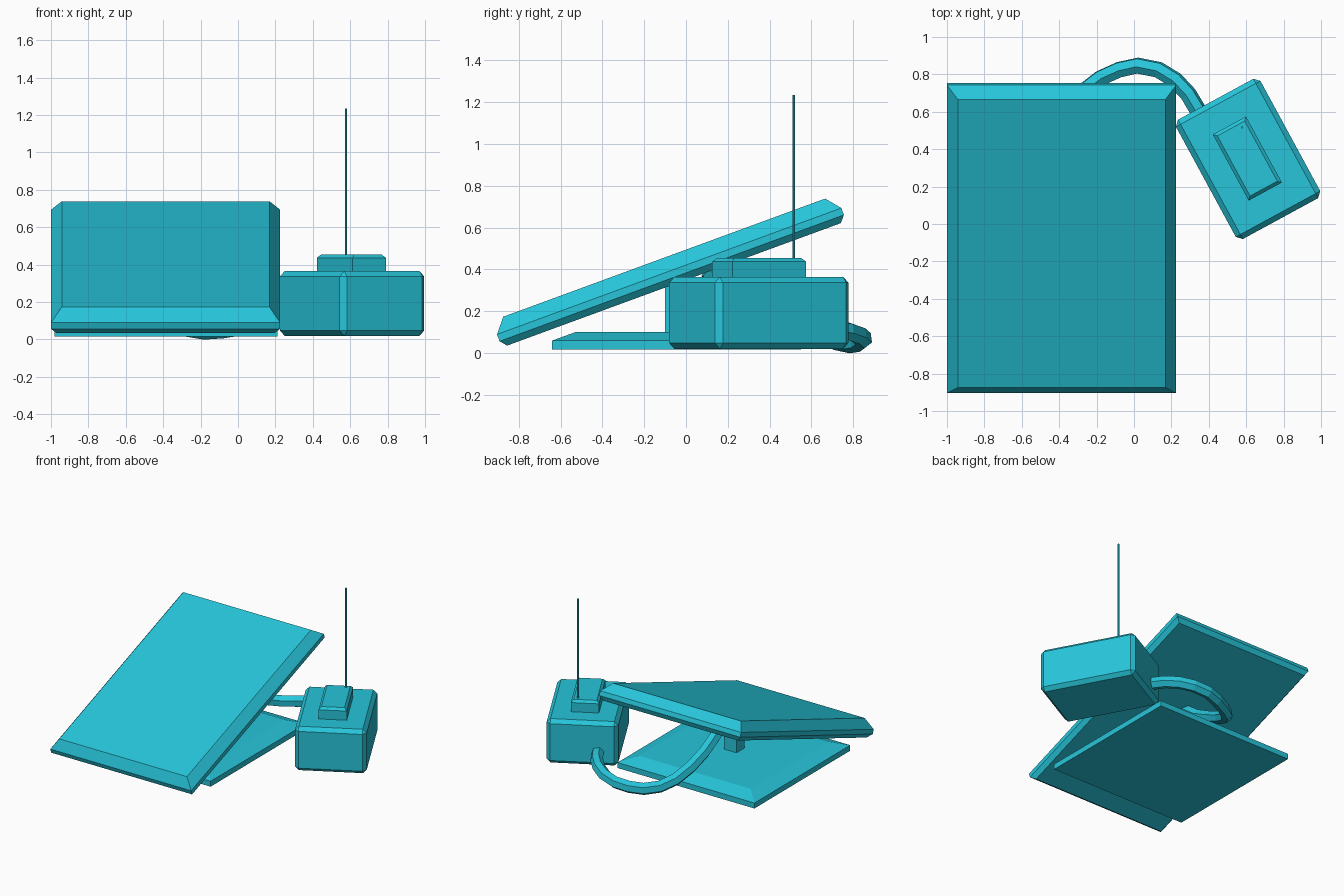
import bpy, bmesh
from math import radians
from mathutils import Vector

if "Cube" in bpy.data.objects:
    bpy.data.objects.remove(bpy.data.objects["Cube"])

mat = bpy.data.materials.new("cyan")
mat.diffuse_color = (0.02, 0.56, 0.70, 1)
mat.use_nodes = True
mat.node_tree.nodes["Principled BSDF"].inputs["Base Color"].default_value = mat.diffuse_color


def add_object(name, data, loc=(0, 0, 0), rot=(0, 0, 0)):
    ob = bpy.data.objects.new(name, data)
    ob.location, ob.rotation_euler = loc, rot
    data.materials.append(mat)
    bpy.context.collection.objects.link(ob)
    return ob


def stacked_slab(name, rings, loc, rot=(0, 0, 0)):
    """Loft rectangles given as (half_x, half_y, z), bottom to top."""
    bm = bmesh.new()
    loops = [[bm.verts.new((sx * hx, sy * hy, z))
              for sx, sy in ((-1, -1), (1, -1), (1, 1), (-1, 1))]
             for hx, hy, z in rings]
    bm.faces.new(loops[0][::-1])
    bm.faces.new(loops[-1])
    for a, b in zip(loops, loops[1:]):
        for i in range(4):
            j = (i + 1) % 4
            bm.faces.new((a[i], a[j], b[j], b[i]))
    me = bpy.data.meshes.new(name)
    bm.to_mesh(me)
    bm.free()
    return add_object(name, me, loc, rot)


# Tilted panel with chamfered rim
stacked_slab("tilted_panel",
             [(0.585, 0.85, 0.329), (0.6125, 0.877, 0.361),
              (0.6125, 0.877, 0.396), (0.555, 0.82, 0.465)],
             (-0.387, 0.056, 0.02), (radians(20.15), 0, 0))

# Ground plate with sloped top border
stacked_slab("base_plate",
             [(0.595, 0.595, 0.017), (0.595, 0.595, 0.06), (0.485, 0.485, 0.10)],
             (-0.385, -0.045, 0))

# Post joining plate and panel
stacked_slab("support_post", [(0.055, 0.05, 0.08), (0.055, 0.05, 0.345)],
             (-0.385, -0.05, 0))

# Battery box, turned, all edges chamfered
turn = (0, 0, radians(28.5))
box = stacked_slab("equipment_box",
                   [(0.257, 0.363, 0.02), (0.257, 0.363, 0.365)],
                   (0.61, 0.348, 0), turn)
bev = box.modifiers.new("chamfer", 'BEVEL')
bev.width, bev.segments = 0.028, 1

# Raised cap on the box
stacked_slab("box_cap",
             [(0.101, 0.201, 0.35), (0.101, 0.201, 0.437), (0.083, 0.183, 0.455)],
             (0.606, 0.35, 0), turn)

# Thin antenna
bm = bmesh.new()
bmesh.ops.create_cone(bm, cap_ends=True, segments=6, radius1=0.006,
                      radius2=0.006, depth=0.795)
me = bpy.data.meshes.new("antenna")
bm.to_mesh(me)
bm.free()
add_object("antenna", me, (0.578, 0.516, 0.838))

# Drooping cable from panel underside to box
path = [(-0.39, 0.10, 0.40), (-0.41, 0.22, 0.31), (-0.41, 0.36, 0.235),
        (-0.39, 0.50, 0.165), (-0.34, 0.62, 0.10), (-0.27, 0.71, 0.06),
        (-0.18, 0.78, 0.045), (-0.08, 0.825, 0.052), (0.02, 0.847, 0.068),
        (0.13, 0.825, 0.088), (0.22, 0.77, 0.107), (0.29, 0.695, 0.12),
        (0.335, 0.62, 0.125), (0.38, 0.53, 0.125)]
cu = bpy.data.curves.new("cable", 'CURVE')
cu.dimensions = '3D'
cu.bevel_depth, cu.bevel_resolution = 0.046, 1
cu.use_fill_caps = True
sp = cu.splines.new('POLY')
sp.points.add(len(path) - 1)
for p, co in zip(sp.points, path):
    p.co = (*co, 1)
sp.use_smooth = False
add_object("cable", cu)
